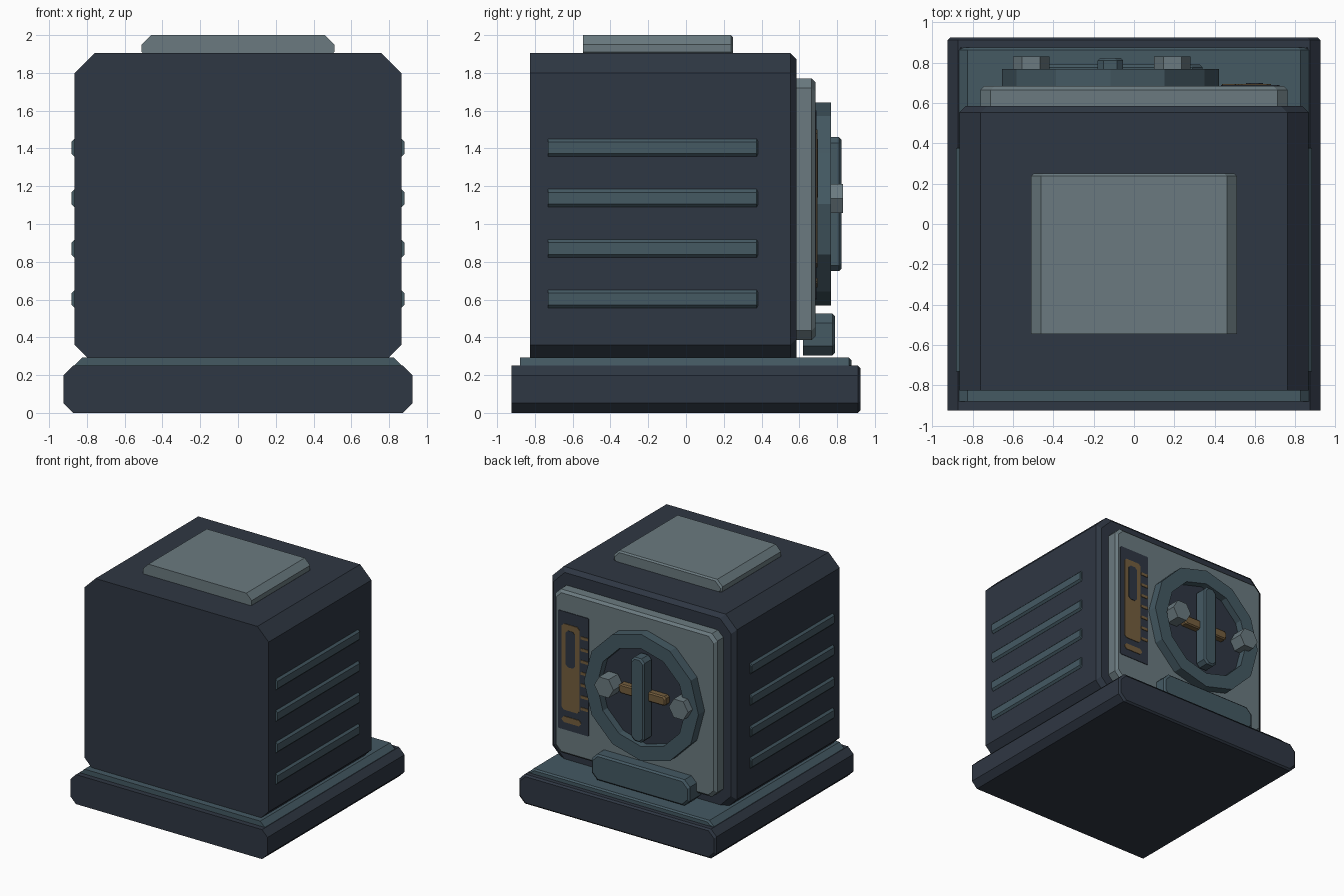
import bpy, bmesh, math

if "Cube" in bpy.data.objects:
    bpy.data.objects.remove(bpy.data.objects["Cube"])


def material(name, rgb):
    m = bpy.data.materials.new(name)
    m.diffuse_color = (*rgb, 1)
    m.use_nodes = True
    m.node_tree.nodes["Principled BSDF"].inputs["Base Color"].default_value = m.diffuse_color
    return m


NAVY = material("dark_navy", (0.028, 0.038, 0.056))
TEAL = material("slate_teal", (0.058, 0.100, 0.124))
GREY = material("pale_grey", (0.145, 0.195, 0.215))
BRASS = material("dull_brass", (0.175, 0.112, 0.048))


def build(name, bm, mat):
    bmesh.ops.recalc_face_normals(bm, faces=bm.faces)
    me = bpy.data.meshes.new(name)
    bm.to_mesh(me)
    bm.free()
    me.materials.append(mat)
    ob = bpy.data.objects.new(name, me)
    bpy.context.collection.objects.link(ob)
    return ob


def octagon(x0, x1, z0, z1, c):
    return [(x0 + c, z0), (x1 - c, z0), (x1, z0 + c), (x1, z1 - c),
            (x1 - c, z1), (x0 + c, z1), (x0, z1 - c), (x0, z0 + c)]


def loft(bm, rings):
    """Skin a list of (profile, y) rings and cap both ends."""
    loops = [[bm.verts.new((x, y, z)) for x, z in prof] for prof, y in rings]
    n = len(loops[0])
    for a, b in zip(loops, loops[1:]):
        for i in range(n):
            j = (i + 1) % n
            bm.faces.new((a[i], a[j], b[j], b[i]))
    bm.faces.new(loops[0])
    bm.faces.new(loops[-1])


def block(name, x, y, z, c, b, mat):
    """Octagonal x-z profile run along y, with a bevelled back rim."""
    bm = bmesh.new()
    full = octagon(*x, *z, c)
    inner = octagon(x[0] + b, x[1] - b, z[0] + b, z[1] - b, c)
    loft(bm, [(full, y[0]), (full, y[1] - b), (inner, y[1])])
    return build(name, bm, mat)


def circle(cx, cz, r, n):
    return [(cx + r * math.cos(2 * math.pi * i / n),
             cz + r * math.sin(2 * math.pi * i / n)) for i in range(n)]


def disc(name, cx, cz, r, y, n, mat):
    bm = bmesh.new()
    p = circle(cx, cz, r, n)
    loft(bm, [(p, y[0]), (p, y[1])])
    return build(name, bm, mat)


def plate(name, x, z, y, mat, c=0.008, t=0.005):
    bm = bmesh.new()
    p = octagon(*x, *z, c)
    loft(bm, [(p, y - t), (p, y)])
    return build(name, bm, mat)


# Plinth, body and lid
block("plinth", (-0.925, 0.925), (-0.925, 0.925), (0, 0.25), 0.052, 0.014, NAVY)
block("plinth_step", (-0.87, 0.87), (-0.88, 0.875), (0.20, 0.292), 0.045, 0.012, TEAL)
block("body", (-0.865, 0.865), (-0.825, 0.585), (0.255, 1.905), 0.105, 0.032, NAVY)
block("lid_plate", (-0.51, 0.51), (-0.545, 0.25), (1.86, 2.0), 0.05, 0.012, GREY)

# Side ribs
for side in (-1, 1):
    for i in range(4):
        zc = 0.603 + 0.267 * i
        x = sorted((side * 0.82, side * 0.882))
        block(f"side_rib_{i}", x, (-0.73, 0.38), (zc - 0.047, zc + 0.047),
              0.016, 0.006, TEAL)

# Rear panel and its lower ledge
block("rear_panel", (-0.76, 0.76), (0.56, 0.685), (0.385, 1.77), 0.05, 0.02, GREY)
block("lower_ledge", (-0.58, 0.34), (0.62, 0.79), (0.305, 0.525), 0.05, 0.014, TEAL)

# Dial ring and recessed face
CX, CZ = -0.117, 1.107
bm = bmesh.new()
rings = [[bm.verts.new((x, y, z)) for x, z in circle(CX, CZ, r, 12)]
         for r, y in ((0.5375, 0.68), (0.5375, 0.768), (0.415, 0.768), (0.415, 0.68))]
for k in range(4):
    a, b = rings[k], rings[(k + 1) % 4]
    for i in range(12):
        j = (i + 1) % 12
        bm.faces.new((a[i], a[j], b[j], b[i]))
build("dial_ring", bm, TEAL)
disc("dial_face", CX, CZ, 0.43, (0.67, 0.705), 12, NAVY)

# Handle, cross bar and hexagonal knobs
block("cross_bar", (CX - 0.22, CX + 0.22), (0.70, 0.76), (1.085, 1.165), 0.015, 0.01, BRASS)
block("handle", (CX - 0.063, CX + 0.063), (0.72, 0.822), (0.75, 1.46), 0.03, 0.012, TEAL)
for x in (-0.51, 0.19):
    disc("knob", x, 1.135, 0.09, (0.70, 0.83), 6, GREY)

# Gauge plate with brass markings
plate("gauge_plate", (0.43, 0.72), (0.60, 1.60), 0.690, NAVY)
plate("gauge_frame", (0.515, 0.68), (0.77, 1.50), 0.695, BRASS, 0.02)
plate("gauge_window", (0.555, 0.64), (1.14, 1.45), 0.698, NAVY, 0.02)
plate("gauge_bar", (0.50, 0.68), (0.665, 0.715), 0.695, BRASS, 0.02)
for i in range(7):
    zc = 0.82 + 0.1 * i
    plate(f"gauge_tick_{i}", (0.435, 0.505), (zc - 0.012, zc + 0.012), 0.695, BRASS, 0.004)
